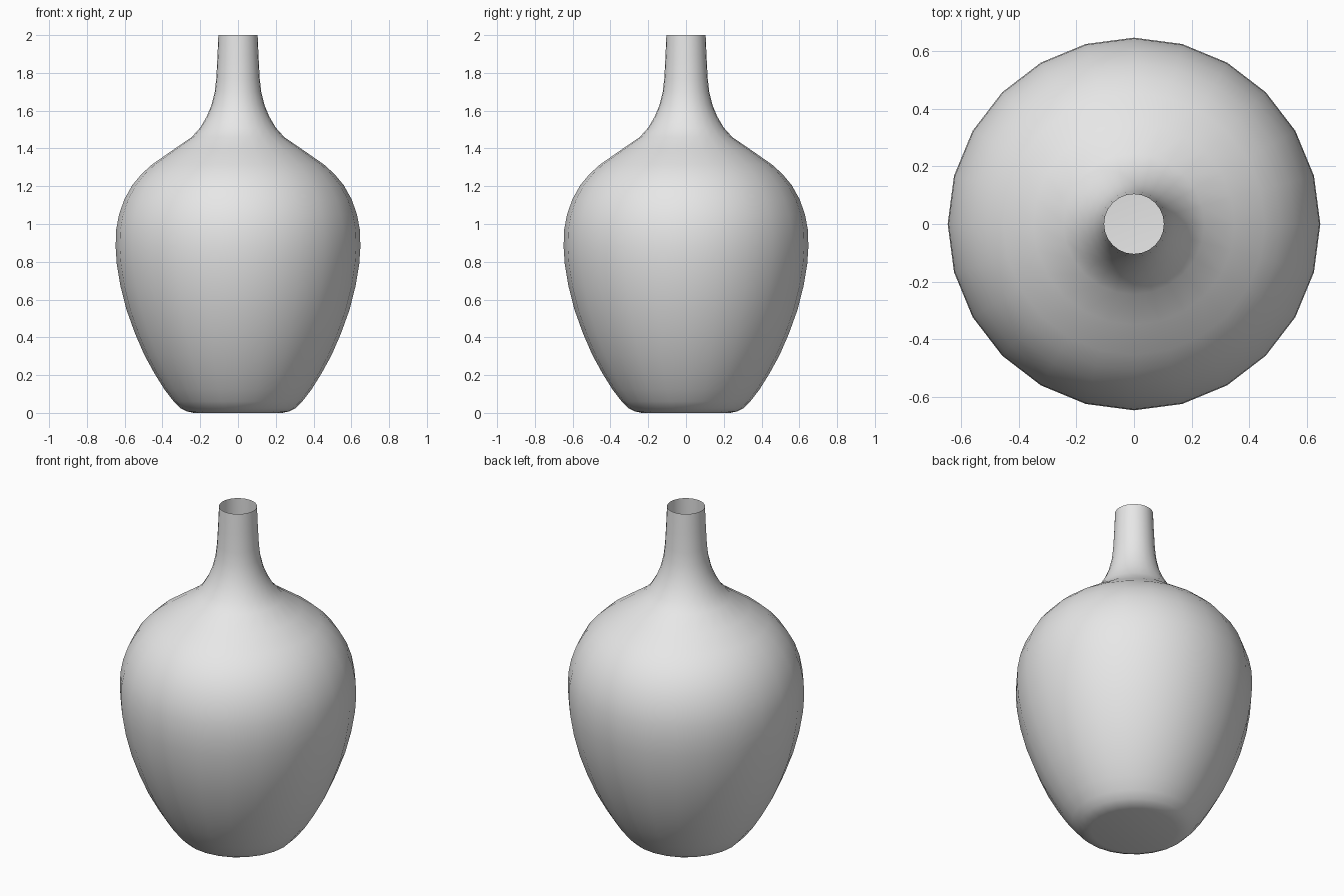
import bpy, bmesh, math

if "Cube" in bpy.data.objects:
    bpy.data.objects.remove(bpy.data.objects["Cube"])

SIDES = 24

# Outer profile (radius, height) from base edge up to the open rim
PROFILE = [
    (0.235, 0.0), (0.27, 0.008), (0.305, 0.025), (0.34, 0.06),
    (0.39, 0.125), (0.44, 0.205), (0.495, 0.305), (0.545, 0.42),
    (0.59, 0.545), (0.622, 0.67), (0.642, 0.79), (0.648, 0.88),
    (0.645, 0.97), (0.63, 1.05), (0.602, 1.13), (0.56, 1.205),
    (0.51, 1.265), (0.455, 1.315), (0.35, 1.388), (0.245, 1.46),
    (0.20, 1.51), (0.165, 1.57), (0.14, 1.63), (0.123, 1.70),
    (0.115, 1.77), (0.109, 1.88), (0.104, 2.0),
]

glaze = bpy.data.materials.new("light grey glaze")
glaze.diffuse_color = (0.8, 0.8, 0.8, 1.0)
glaze.use_nodes = True
glaze.node_tree.nodes["Principled BSDF"].inputs["Base Color"].default_value = glaze.diffuse_color

# Thin vase shell: rings bridged with quads, closed base, open mouth
bm = bmesh.new()
rings = []
for r, z in PROFILE:
    rings.append([bm.verts.new((r * math.cos(2 * math.pi * i / SIDES),
                                r * math.sin(2 * math.pi * i / SIDES), z))
                  for i in range(SIDES)])
for low, high in zip(rings, rings[1:]):
    for i in range(SIDES):
        j = (i + 1) % SIDES
        bm.faces.new((low[i], low[j], high[j], high[i]))
bm.faces.new(rings[0][::-1])

mesh = bpy.data.meshes.new("vase")
bm.to_mesh(mesh)
bm.free()
mesh.materials.append(glaze)
vase = bpy.data.objects.new("vase", mesh)
bpy.context.collection.objects.link(vase)

# Smooth shading
bpy.context.view_layer.objects.active = vase
vase.select_set(True)
bpy.ops.object.shade_smooth_by_angle(angle=math.radians(30))
